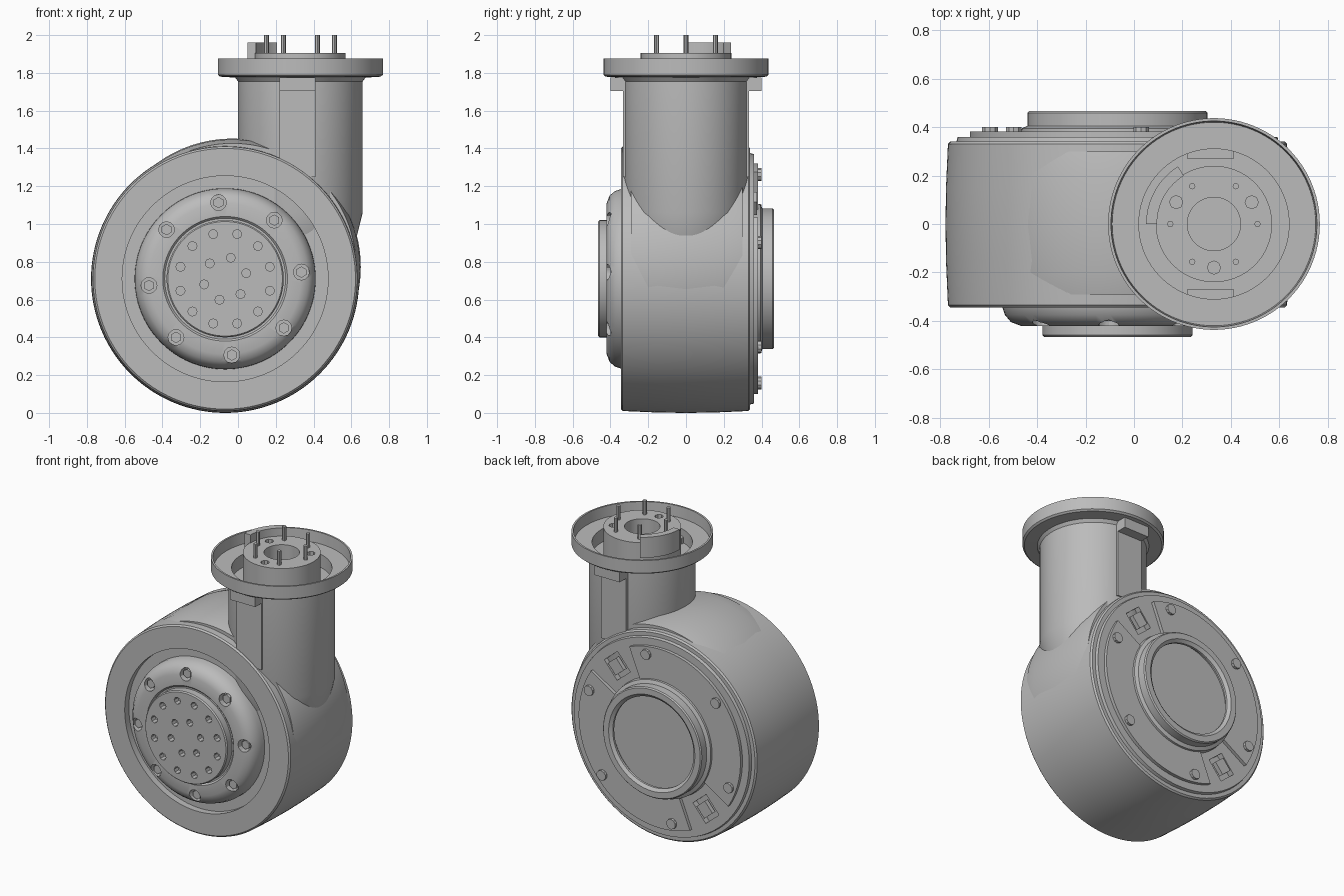
import bpy, bmesh
from math import cos, sin, radians, pi
from mathutils import Vector, Matrix

cube = bpy.data.objects.get("Cube")
if cube:
    bpy.data.objects.remove(cube, do_unlink=True)

metal = bpy.data.materials.new("plain_grey")
GREY = (0.5, 0.5, 0.5, 1)
metal.diffuse_color = GREY
metal.use_nodes = True
metal.node_tree.nodes["Principled BSDF"].inputs["Base Color"].default_value = GREY

DRUM = Vector((-0.068, 0, 0.71))
NECK = Vector((0.33, 0, 0))


def finish(name, bm):
    bmesh.ops.recalc_face_normals(bm, faces=bm.faces[:])
    mesh = bpy.data.meshes.new(name)
    bm.to_mesh(mesh)
    bm.free()
    mesh.materials.append(metal)
    ob = bpy.data.objects.new(name, mesh)
    bpy.context.collection.objects.link(ob)
    return ob


def polar(origin, axis, r, deg, h):
    """Point at radius r, angle deg and height h along the y or z axis."""
    a = radians(deg)
    if axis == "Y":
        return origin + Vector((r * cos(a), h, r * sin(a)))
    return origin + Vector((r * cos(a), r * sin(a), h))


def lathe(name, profile, origin, axis, n=96):
    bm = bmesh.new()
    rings = []
    for r, h in profile:
        count = n if r > 0 else 1
        rings.append([bm.verts.new(polar(origin, axis, r, 360 * i / n, h)) for i in range(count)])
    for a, b in zip(rings, rings[1:]):
        for i in range(n):
            j = (i + 1) % n
            quad = [a[i % len(a)], a[j % len(a)], b[j % len(b)], b[i % len(b)]]
            bm.faces.new(list(dict.fromkeys(quad)))
    return finish(name, bm)


def arc_block(name, origin, axis, r0, r1, a0, a1, h0, h1, n=24):
    """Curved slab between two radii and two angles."""
    bm = bmesh.new()
    rows = []
    for i in range(n + 1):
        deg = a0 + (a1 - a0) * i / n
        corners = ((r0, h0), (r1, h0), (r1, h1), (r0, h1))
        rows.append([bm.verts.new(polar(origin, axis, r, deg, h)) for r, h in corners])
    for a, b in zip(rows, rows[1:]):
        for k in range(4):
            m = (k + 1) % 4
            bm.faces.new((a[k], a[m], b[m], b[k]))
    bm.faces.new(rows[0])
    bm.faces.new(rows[-1])
    return finish(name, bm)


def studs(name, spots, axis, radius, depth, sides=8):
    """Many small cylinders, centred on the spots, in one mesh."""
    bm = bmesh.new()
    turn = Matrix.Rotation(pi / 2, 4, "X") if axis == "Y" else Matrix()
    for p in spots:
        bmesh.ops.create_cone(bm, cap_ends=True, segments=sides, radius1=radius,
                              radius2=radius, depth=depth, matrix=Matrix.Translation(p) @ turn)
    return finish(name, bm)


def box(name, centre, size, tilt=0):
    bm = bmesh.new()
    m = Matrix.Translation(centre) @ Matrix.Rotation(radians(tilt), 4, "Y")
    bmesh.ops.create_cube(bm, size=1, matrix=m @ Matrix.Diagonal((*size, 1)))
    return finish(name, bm)


def circle(origin, axis, r, start, count, h):
    return [polar(origin, axis, r, start + 360 * i / count, h) for i in range(count)]


def cut(ob, cutter):
    mod = ob.modifiers.new("cut", "BOOLEAN")
    mod.operation = "DIFFERENCE"
    mod.solver = "EXACT"
    mod.object = cutter
    bpy.context.view_layer.objects.active = ob
    bpy.ops.object.modifier_apply(modifier=mod.name)
    bpy.data.objects.remove(cutter, do_unlink=True)


# Main drum with its front recess and rear cover step
drum = lathe("drum", [
    (0, -0.30), (0.545, -0.30), (0.545, -0.345), (0.69, -0.345), (0.70, -0.335),
    (0.708, -0.15), (0.71, 0), (0.708, 0.15), (0.70, 0.33), (0.69, 0.34),
    (0.665, 0.34), (0.66, 0.36), (0, 0.36)], DRUM, "Y", 128)

# Raised shoulder that blends the drum into the neck
lathe("drum_shoulder", [(0, -0.29), (0.655, -0.29), (0.675, -0.2), (0.68, 0),
                        (0.675, 0.2), (0.655, 0.3), (0, 0.3)],
      Vector((-0.03, 0, 0.772)), "Y", 128)

# Rounded front housing with bolt pockets
housing = lathe("front_housing", [
    (0, -0.28), (0.48, -0.28), (0.478, -0.335), (0.465, -0.375), (0.44, -0.405),
    (0.40, -0.42), (0.33, -0.42), (0.32, -0.41), (0, -0.41)], DRUM, "Y")
cut(housing, studs("pocket_cutter", circle(DRUM, "Y", 0.405, 95, 8, -0.41), "Y", 0.042, 0.09, 12))
studs("housing_bolts", circle(DRUM, "Y", 0.405, 95, 8, -0.375), "Y", 0.03, 0.05, 6)

# Output disc with two rings of holes
disc = lathe("output_disc", [(0, -0.40), (0.31, -0.40), (0.31, -0.458), (0.303, -0.466),
                             (0, -0.466)], DRUM, "Y")
holes = circle(DRUM, "Y", 0.245, 15, 12, -0.465) + circle(DRUM, "Y", 0.115, 15, 6, -0.465)
cut(disc, studs("hole_cutter", holes, "Y", 0.024, 0.08, 8))

# Rear cover: two raised arcs, square pockets between them, bolts
for i, start in enumerate((68, 248)):
    arc_block(f"cover_arc_{i + 1}", DRUM, "Y", 0.38, 0.61, start, start + 144, 0.35, 0.382, 48)
for i, deg in enumerate((50, 230)):
    spot = polar(DRUM, "Y", 0.52, deg, 0.36)
    cut(drum, box("pocket_cutter", spot, (0.15, 0.08, 0.13), -deg))
    box(f"pocket_plug_{i + 1}", spot, (0.09, 0.03, 0.08), -deg)
studs("cover_bolts", circle(DRUM, "Y", 0.56, 20, 6, 0.375), "Y", 0.034, 0.05, 10)

# Rear collar around a recessed plate
lathe("rear_collar", [
    (0, 0.35), (0.40, 0.35), (0.395, 0.395), (0.372, 0.405), (0.372, 0.458),
    (0.365, 0.466), (0.325, 0.466), (0.305, 0.45), (0.305, 0.435), (0.33, 0.43),
    (0.33, 0.405), (0, 0.405)], DRUM, "Y")

# Neck with dished flange and central hub
neck = lathe("neck_and_flange", [
    (0, 0.85), (0.27, 0.85), (0.30, 0.94), (0.33, 1.06), (0.33, 1.755), (0.345, 1.775),
    (0.425, 1.78), (0.437, 1.79), (0.437, 1.875), (0.425, 1.875), (0.42, 1.80),
    (0.31, 1.80), (0.31, 1.71), (0.24, 1.71), (0.24, 1.905), (0.11, 1.905),
    (0.11, 1.80), (0, 1.80)], NECK, "Z")
cut(neck, studs("socket_cutter", circle(NECK, "Z", 0.18, 30, 3, 1.9), "Z", 0.027, 0.1, 8))

# Connector pins and curved key on the hub
studs("pins", circle(NECK, "Z", 0.18, 0, 6, 1.93), "Z", 0.013, 0.14, 8)
arc_block("hub_key", NECK, "Z", 0.235, 0.28, 122, 180, 1.82, 1.96)

# Clip tabs under the flange and flat panel below them
for side, label in ((-1, "front"), (1, "back")):
    box(f"{label}_tab", NECK + Vector((-0.015, side * 0.355, 1.74)), (0.19, 0.09, 0.07))
    box(f"{label}_panel", NECK + Vector((-0.015, side * 0.30, 1.5)), (0.19, 0.065, 0.5))

# Smooth round surfaces, keep hard edges
for ob in bpy.context.scene.objects:
    ob.select_set(ob.type == "MESH")
bpy.context.view_layer.objects.active = drum
bpy.ops.object.shade_smooth_by_angle(angle=radians(30))
